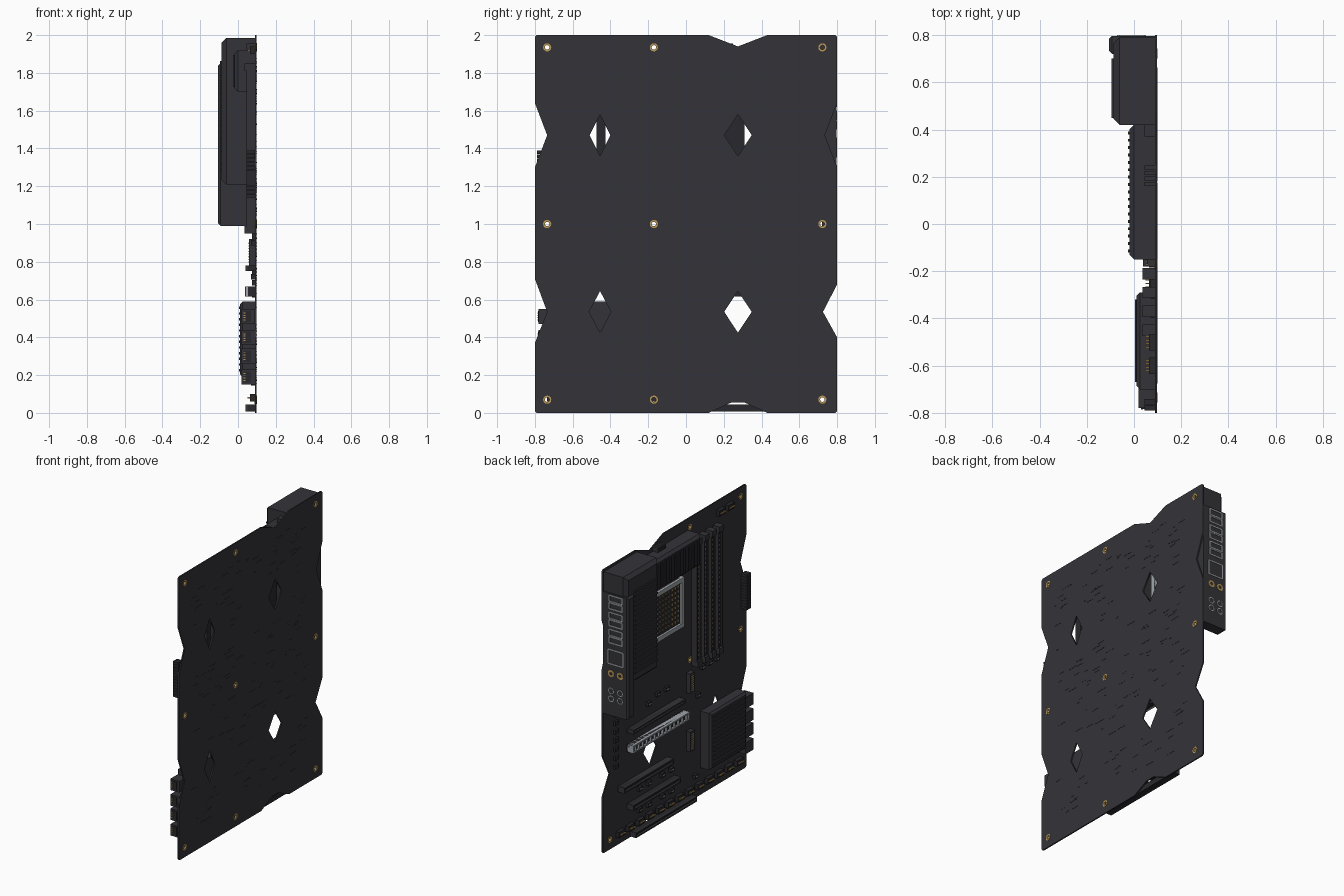
import bpy, bmesh, math, random
from mathutils import Matrix, Vector

random.seed(4)
if "Cube" in bpy.data.objects:
    bpy.data.objects.remove(bpy.data.objects["Cube"])


def material(name, rgb):
    m = bpy.data.materials.new(name)
    m.use_nodes = True
    m.diffuse_color = (*rgb, 1)
    bsdf = m.node_tree.nodes["Principled BSDF"]
    bsdf.inputs["Base Color"].default_value = (*rgb, 1)
    bsdf.inputs["Roughness"].default_value = 0.6
    return m


DARK = material("charcoal", (0.034, 0.033, 0.04))
BLACK = material("black plastic", (0.022, 0.022, 0.026))
GREY = material("light metal", (0.36, 0.39, 0.42))
GOLD = material("gold", (0.5, 0.32, 0.1))
MATS = [DARK, BLACK, GREY, GOLD]
FACE = 0.089   # component side of the board
BACK = 0.098   # plain side of the board


class Part:
    """Collects boxes and rings; heights are measured outwards from the board face."""

    def __init__(self, name):
        self.name, self.bm = name, bmesh.new()

    def block(self, x, y, z, mat=DARK, bevel=0):
        geo = bmesh.ops.create_cube(self.bm, size=1)["verts"]
        for v in geo:
            v.co = Vector([(a + b) / 2 + c * abs(b - a) for (a, b), c in zip((x, y, z), v.co)])
        faces = {f for v in geo for f in v.link_faces}
        for f in faces:
            f.material_index = MATS.index(mat)
        if bevel:
            edges = list({e for v in geo for e in v.link_edges
                          if max(p.co.x for p in e.verts) < FACE - 0.001})
            bmesh.ops.bevel(self.bm, geom=edges, offset=bevel, segments=1, affect='EDGES')

    def box(self, h, y, z, mat=DARK, base=0, bevel=0):
        self.block((FACE - h, FACE - base), y, z, mat, bevel)

    def frame(self, h, y, z, w, mat, base=0):
        for yy, zz in (((y[0], y[0] + w), z), ((y[1] - w, y[1]), z),
                       (y, (z[0], z[0] + w)), (y, (z[1] - w, z[1]))):
            self.box(h, yy, zz, mat, base)

    def ring(self, centre, axis, r0, r1, t, mat, n=12):
        rot = Vector((0, 0, 1)).rotation_difference(Vector(axis)).to_matrix().to_4x4()
        m = Matrix.Translation(centre) @ rot
        loops = []
        for r, h in ((r1, -t), (r1, t), (r0, t), (r0, -t)):
            loops.append([self.bm.verts.new(m @ Vector((r * math.cos(a), r * math.sin(a), h)))
                          for a in (math.tau * i / n for i in range(n))])
        for k in range(4):
            a, b = loops[k], loops[(k + 1) % 4]
            for i in range(n):
                j = (i + 1) % n
                f = self.bm.faces.new((a[i], a[j], b[j], b[i]))
                f.material_index = MATS.index(mat)

    def done(self):
        bmesh.ops.recalc_face_normals(self.bm, faces=self.bm.faces)
        mesh = bpy.data.meshes.new(self.name)
        for m in MATS:
            mesh.materials.append(m)
        self.bm.to_mesh(mesh)
        self.bm.free()
        bpy.context.collection.objects.link(bpy.data.objects.new(self.name, mesh))


def spread(a, b, n):
    return [a + (b - a) * i / (n - 1) for i in range(n)]


# Circuit board: notched outline with diamond windows and screw holes
outline = [(-.79, 0), (.12, 0), (.24, .055), (.31, .055), (.43, 0), (.79, 0), (.8, .01),
           (.8, .4), (.725, .535), (.8, .68), (.8, 1.3), (.735, 1.47), (.8, 1.64), (.8, 1.99),
           (.79, 2), (.43, 2), (.275, 1.94), (.12, 2), (-.79, 2), (-.8, 1.99), (-.8, 1.64),
           (-.735, 1.47), (-.8, 1.3), (-.8, .71), (-.735, .535), (-.8, .37), (-.8, .01)]
windows = [(-.455, 1.47, .055), (.275, 1.47, .073), (-.455, .535, .058), (.275, .535, .073)]
screws = [(y, z) for y in (-.735, -.17, .722) for z in (.07, 1, 1.935)]
loops = [outline]
loops += [[(y - w, z), (y, z - .11), (y + w, z), (y, z + .11)] for y, z, w in windows]
loops += [[(y + .013 * math.cos(a), z + .013 * math.sin(a))
           for a in spread(0, math.tau * 11 / 12, 12)] for y, z in screws]
curve = bpy.data.curves.new("circuit_board", 'CURVE')
curve.dimensions, curve.fill_mode, curve.extrude = '2D', 'BOTH', (BACK - FACE) / 2
for pts in loops:
    s = curve.splines.new('POLY')
    s.points.add(len(pts) - 1)
    for p, (y, z) in zip(s.points, pts):
        p.co = (y, z, 0, 1)
    s.use_cyclic_u = True
curve.materials.append(DARK)
board = bpy.data.objects.new("circuit_board", curve)
board.rotation_euler = (math.pi / 2, 0, math.pi / 2)
board.location.x = (FACE + BACK) / 2
bpy.context.collection.objects.link(board)
bpy.context.view_layer.objects.active = board
board.select_set(True)
bpy.ops.object.convert(target='MESH')

p = Part("screw_rings")
for y, z in screws:
    p.ring(((FACE + BACK) / 2, y, z), (1, 0, 0), .012, .022, .0065, GOLD)
p.done()

# Fine raised traces on the plain side
p = Part("back_traces")
while len(p.bm.faces) < 6 * 160:
    y, z, w = random.uniform(-.68, .6), random.uniform(.12, 1.88), random.uniform(.02, .08)
    if all(abs(y - a) > .2 or abs(z - b) > .15 for a, b, _ in windows) and \
            all(abs(y - a) > .12 or abs(z - b) > .05 for a, b in screws):
        p.block((BACK, BACK + .0015), (y, y + w), (z, z + .003))
p.done()

# Rear port housing with its sockets
p = Part("port_housing")
p.box(.194, (.72, .797), (.99, 1.85), bevel=.012)
p.done()
p = Part("port_sockets")


def port(x, z, w, h):
    t, y = .004, (.796, .8)
    for s in (-1, 1):
        p.block((x + s * w / 2 - t, x + s * w / 2 + t), y, (z - h / 2, z + h / 2), GREY)
        p.block((x - w / 2, x + w / 2), y, (z + s * h / 2 - t, z + s * h / 2 + t), GREY)


for z in (1.79, 1.67, 1.55):
    for dz in (-.026, .026):
        port(-.01, z + dz, .1, .042)
port(-.01, 1.405, .115, .1)
for x in (-.045, .025):
    p.ring((x, .798, 1.287), (0, 1, 0), .012, .025, .002, GOLD)
    for z in (1.165, 1.11):
        p.ring((x, .798, z), (0, 1, 0), .017, .023, .002, GREY)
p.done()

# Finned power heatsinks
p = Part("side_heatsink")
p.box(.176, (.42, .79), (1.21, 1.985), bevel=.025)
for z in spread(1.28, 1.85, 18):
    p.box(.184, (.45, .7), (z, z + .014), base=.17)
p.done()
p = Part("top_heatsink")
p.box(.107, (-.15, .42), (1.7, 1.92), bevel=.018)
for y in spread(-.12, .38, 17):
    p.box(.115, (y, y + .012), (1.725, 1.895), base=.1)
p.done()

# Processor socket
p = Part("processor_socket")
p.box(.015, (-.07, .31), (1.28, 1.63), BLACK)
p.frame(.03, (-.07, .31), (1.28, 1.63), .03, GREY)
for y in spread(-.02, .25, 9):
    for z in spread(1.33, 1.57, 8):
        p.box(.019, (y, y + .01), (z, z + .014), GOLD, base=.015)
p.done()

# Memory slots: channel walls, end latches and contacts
p = Part("memory_slots")
for y in (-.45, -.37, -.29, -.21):
    p.box(.035, (y - .022, y + .022), (.97, 1.83), BLACK)
    for s in (-1, 1):
        p.box(.045, (y + s * .018 - .005, y + s * .018 + .005), (.97, 1.83))
    for z in (.95, 1.81):
        p.box(.054, (y - .024, y + .024), (z, z + .04))
    for z in spread(1.02, 1.77, 24):
        p.box(.037, (y - .004, y + .004), (z, z + .012), GOLD, base=.035)
p.done()

# Expansion slots, one with a metal shell
for name, y, z, mat in (("cover_strip", (-.05, .53), (.75, .78), DARK),
                        ("metal_slot", (-.1, .53), (.615, .67), GREY),
                        ("middle_slot", (.08, .63), (.37, .41), DARK),
                        ("lower_slot", (0, .53), (.21, .25), DARK),
                        ("bottom_slot", (-.18, .5), (.008, .045), DARK)):
    p = Part(name)
    p.box(.035, y, z, BLACK)
    p.frame(.05, y, z, .01, mat)
    if mat is GREY:
        for yy in spread(y[0] + .03, y[1] - .03, 14):
            p.box(.051, (yy, yy + .006), z, mat)
    p.done()

# Chipset heatsink with horizontal ribs
p = Part("chipset_heatsink")
p.box(.078, (-.7, -.29), (.19, .59), bevel=.014)
for z in spread(.22, .55, 12):
    p.box(.084, (-.67, -.32), (z, z + .012), base=.07)
p.done()

# Drive connectors along the front edge
p = Part("drive_connectors")
for z in (.19, .3, .4, .51):
    p.box(.07, (-.78, -.69), (z - .04, z + .04))
    p.box(.06, (-.783, -.78), (z - .03, z + .03), BLACK, base=.02)
    for dz in spread(-.02, .016, 4):
        p.box(.06, (-.785, -.78), (z + dz, z + dz + .005), GOLD, base=.05)
p.done()

# Power sockets made of small cells
p = Part("power_sockets")
for z in spread(1.14, 1.37, 12):
    for y in (-.79, -.765):
        p.box(.045, (y, y + .023), (z, z + .019), BLACK)
for y in spread(.16, .23, 4):
    p.box(.045, (y, y + .018), (1.925, 1.955))
p.box(.045, (.37, .42), (1.925, 1.955))
p.done()

# Pin headers on the bottom edge and upper corner
p = Part("pin_headers")
for y, z in [(y, .08) for y in spread(-.7, .62, 13)] + [(-.5, 1.92), (-.6, 1.92)]:
    p.box(.025, (y - .035, y + .035), (z - .02, z + .02), BLACK)
    for dy in spread(-.025, .02, 4):
        p.box(.04, (y + dy, y + dy + .006), (z - .003, z + .003), GOLD, base=.02)
p.done()

# Storage card connectors
p = Part("card_connectors")
for z in (.85, .44):
    p.box(.032, (-.18, -.13), (z - .07, z + .07))
    for dz in spread(-.055, .045, 8):
        p.box(.034, (-.17, -.14), (z + dz, z + dz + .006), GOLD, base=.03)
p.done()

# Small chips and capacitors
p = Part("small_chips")
for z in spread(.55, .92, 7):
    p.box(.015, (.64, .68), (z, z + .03), BLACK)
for y, z in [(y, z) for y in (.4, .3, .15, .05) for z in (.16, .31)] + \
        [(y, .9) for y in (-.3, -.38, -.46, .1, .2)] + [(.3, .87), (-.25, .72), (-.22, .16)]:
    p.box(.02, (y - .018, y + .018), (z - .014, z + .014), BLACK)
    p.box(.021, (y - .012, y + .012), (z - .003, z + .003), GREY, base=.02)
p.done()
